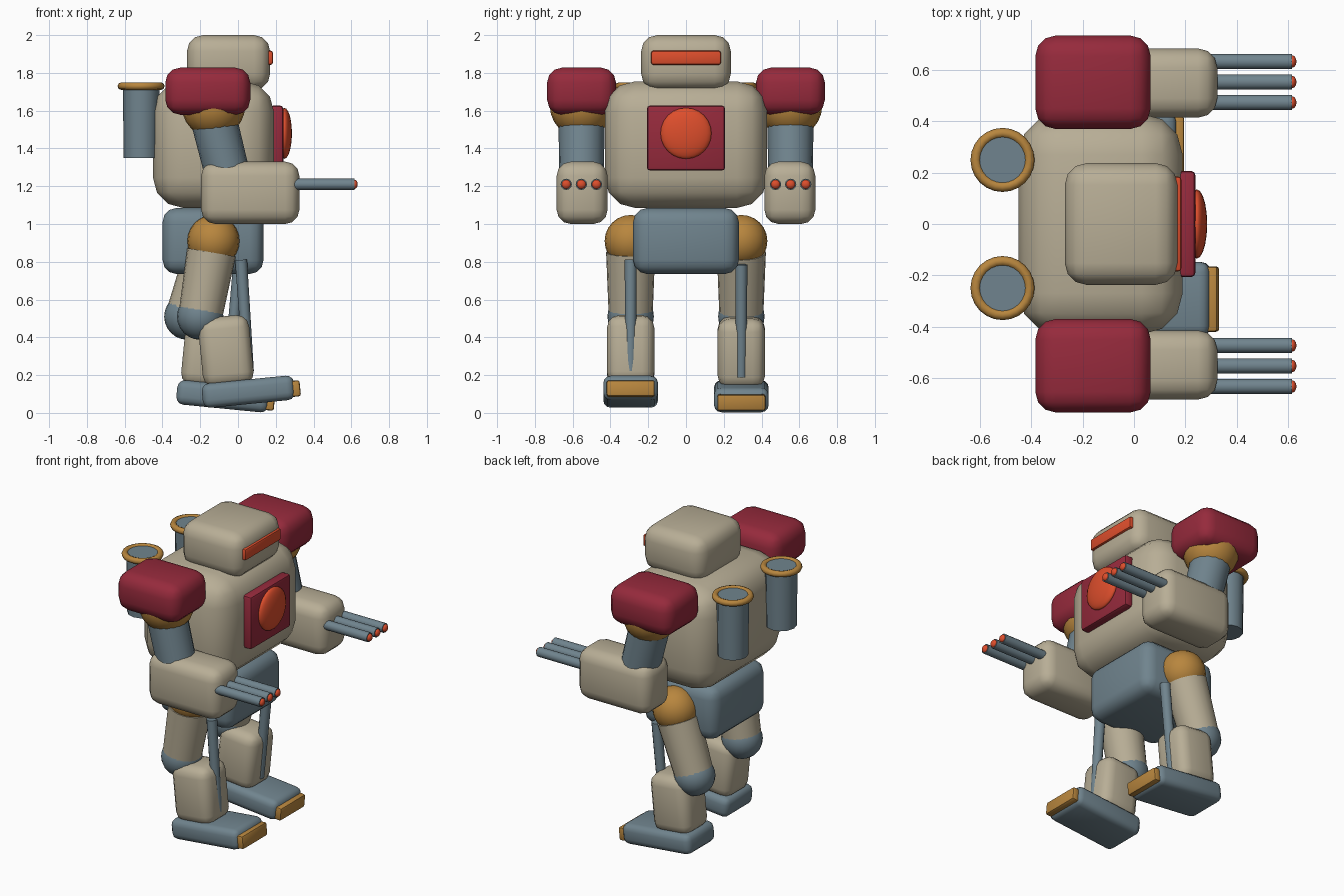
import bpy, math
from mathutils import Vector

if "Cube" in bpy.data.objects:
    bpy.data.objects.remove(bpy.data.objects["Cube"])


def paint(name, rgb):
    m = bpy.data.materials.new(name)
    lin = [(c / 255 / 12.92) if c < 10 else ((c / 255 + 0.055) / 1.055) ** 2.4 for c in rgb]
    m.diffuse_color = (*lin, 1)
    m.use_nodes = True
    m.node_tree.nodes["Principled BSDF"].inputs["Base Color"].default_value = m.diffuse_color
    return m


BEIGE = paint("beige armour", (184, 174, 150))
STEEL = paint("blue steel", (112, 132, 142))
RED = paint("dark red", (150, 42, 60))
GOLD = paint("brass", (184, 134, 62))
ORANGE = paint("glowing orange", (222, 78, 44))


def finish(name, mat, angle=40):
    o = bpy.context.object
    o.name = name
    o.data.materials.append(mat)
    bpy.ops.object.shade_smooth_by_angle(angle=math.radians(angle))
    return o


def box(name, mat, loc, size, bevel, segments=3, tilt=0):
    bpy.ops.mesh.primitive_cube_add(size=1)
    o = bpy.context.object
    o.scale = size
    bpy.ops.object.transform_apply(location=False, rotation=False, scale=True)
    b = o.modifiers.new("round", 'BEVEL')
    b.width, b.segments, b.limit_method = bevel, segments, 'NONE'
    bpy.ops.object.modifier_apply(modifier="round")
    o.location = loc
    o.rotation_euler = (0, tilt, 0)
    return finish(name, mat)


def ball(name, mat, loc, r, squash=1):
    bpy.ops.mesh.primitive_uv_sphere_add(segments=20, ring_count=12, radius=r, location=loc)
    bpy.context.object.scale = (squash, 1, 1)
    return finish(name, mat)


def rod(name, mat, a, b, r1, r2=None, sides=16):
    a, b = Vector(a), Vector(b)
    bpy.ops.mesh.primitive_cone_add(vertices=sides, radius1=r1, radius2=r2 or r1,
                                    depth=(b - a).length, location=(a + b) / 2)
    bpy.context.object.rotation_euler = (b - a).to_track_quat('Z', 'Y').to_euler()
    return finish(name, mat)


# trunk and head
box("torso", BEIGE, (-0.13, 0, 1.42), (0.64, 0.86, 0.67), 0.16)
box("pelvis", STEEL, (-0.132, 0, 0.91), (0.535, 0.56, 0.35), 0.075)
box("head", BEIGE, (-0.05, 0, 1.855), (0.44, 0.475, 0.29), 0.085)
box("visor", ORANGE, (0.16, 0, 1.88), (0.05, 0.37, 0.075), 0.012, 2)
box("chest_plate", RED, (0.205, 0, 1.455), (0.07, 0.415, 0.345), 0.018, 2)
ball("chest_lamp", ORANGE, (0.245, 0, 1.48), 0.135, 0.3)

for s, side in ((-1, "right"), (1, "left")):
    # arm with shoulder pad and triple barrels
    y = s * 0.553
    box(side + "_shoulder_pad", RED, (-0.16, y, 1.703), (0.45, 0.365, 0.25), 0.08)
    ball(side + "_shoulder_joint", GOLD, (-0.13, y, 1.625), 0.168)
    rod(side + "_upper_arm", STEEL, (-0.145, y, 1.62), (-0.045, y, 1.22), 0.123, 0.118)
    box(side + "_forearm", BEIGE, (0.065, s * 0.55, 1.165), (0.52, 0.27, 0.33), 0.075)
    for k in (-1, 0, 1):
        yb = s * 0.554 + k * 0.08
        rod(side + "_barrel", STEEL, (0.28, yb, 1.21), (0.617, yb, 1.21), 0.03, sides=12)
        ball(side + "_barrel_tip", ORANGE, (0.617, yb, 1.21), 0.024, 0.7)

    # exhaust stack on the back
    rod(side + "_exhaust", STEEL, (-0.513, s * 0.25, 1.35), (-0.513, s * 0.25, 1.74), 0.092, 0.097, 12)
    bpy.ops.mesh.primitive_torus_add(major_radius=0.105, minor_radius=0.02, major_segments=24,
                                     minor_segments=8, location=(-0.513, s * 0.25, 1.73))
    finish(side + "_exhaust_rim", GOLD, 60)

# legs in mid stride: side, knee x, foot centre, tilt, piston ends
STRIDE = (
    ("right", -0.293, -0.20, (0.055, 0.112), -0.098, (0.016, 0.81), (0.056, 0.22)),
    ("left", 0.293, -0.268, (-0.08, 0.088), 0.098, (0.006, 0.785), (-0.05, 0.19)),
)
for side, y, knee_x, (fx, fz), tilt, top, low in STRIDE:
    def on_foot(dx, dz):
        c, n = math.cos(tilt), math.sin(tilt)
        return (fx + dx * c + dz * n, y, fz - dx * n + dz * c)

    hip, knee = (-0.13, y, 0.91), (knee_x, y, 0.51)
    ball(side + "_hip_joint", GOLD, hip, 0.138)
    rod(side + "_thigh", BEIGE, (hip[0] * 0.85 + knee_x * 0.15, y, 0.85), knee, 0.13, 0.116, 20)
    ball(side + "_knee_joint", STEEL, knee, 0.123)
    box(side + "_shin", BEIGE, on_foot(-0.097, 0.225), (0.27, 0.25, 0.37), 0.065, 3, tilt)
    box(side + "_foot", STEEL, on_foot(0, 0), (0.49, 0.29, 0.13), 0.04, 3, tilt)
    box(side + "_toe_plate", GOLD, on_foot(0.25, -0.008), (0.05, 0.255, 0.085), 0.012, 2, tilt)
    rod(side + "_piston", STEEL, (top[0], y, top[1]), (low[0], y, low[1]), 0.032, 0.028, 12)
